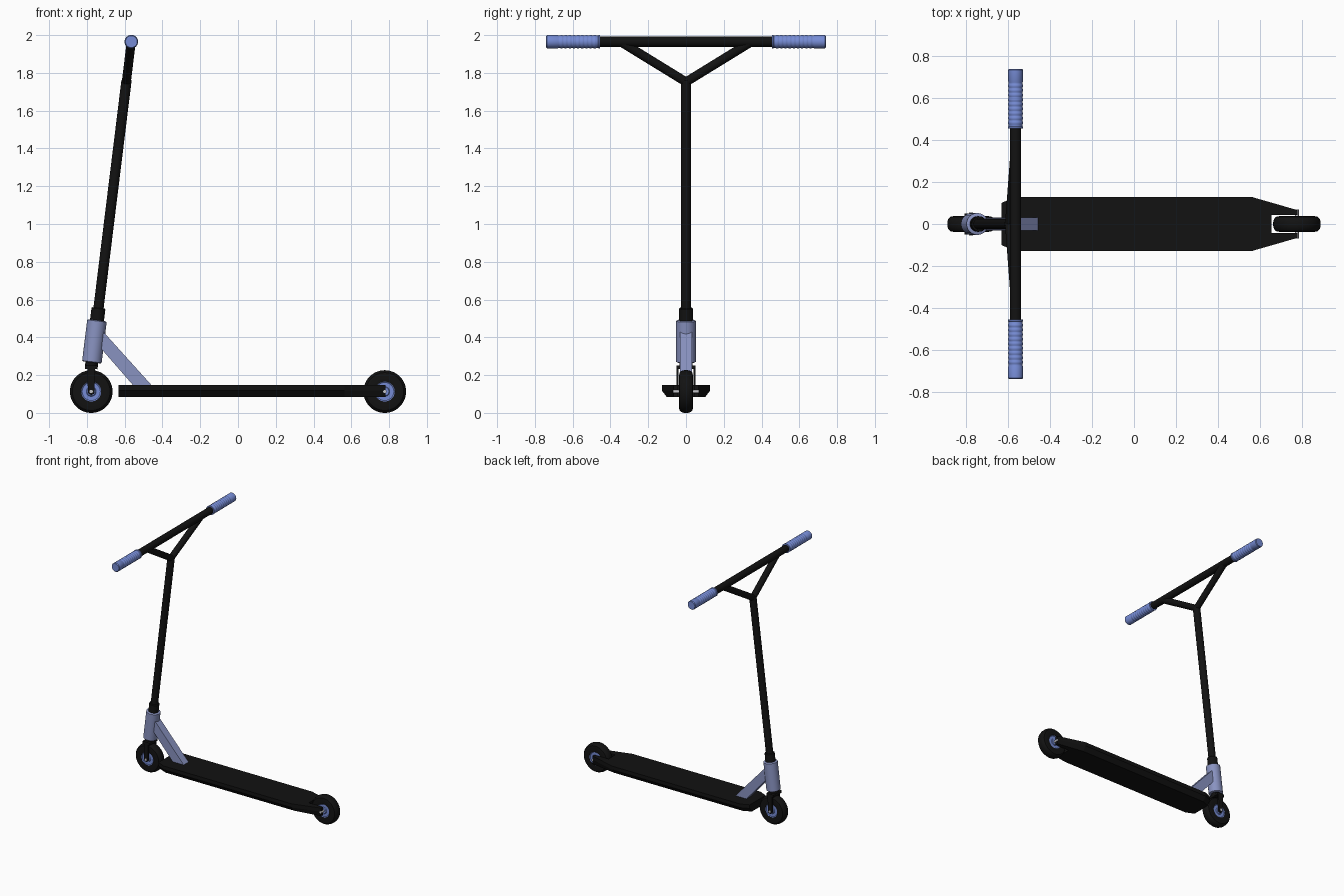
import bpy, bmesh, math
from mathutils import Vector

if "Cube" in bpy.data.objects:
    bpy.data.objects.remove(bpy.data.objects["Cube"])

def material(name, rgb):
    m = bpy.data.materials.new(name)
    m.diffuse_color = (*rgb, 1)
    m.use_nodes = True
    m.node_tree.nodes["Principled BSDF"].inputs["Base Color"].default_value = m.diffuse_color
    return m

BLACK = material("black", (0.006, 0.006, 0.006))
BLUE = material("grip blue", (0.18, 0.26, 0.66))
LAVENDER = material("lavender metal", (0.25, 0.29, 0.53))
SILVER = material("silver bolt", (0.55, 0.55, 0.58))

def finish(name, bm, mat, smooth=True):
    bmesh.ops.recalc_face_normals(bm, faces=bm.faces)
    me = bpy.data.meshes.new(name)
    bm.to_mesh(me)
    bm.free()
    me.materials.append(mat)
    ob = bpy.data.objects.new(name, me)
    bpy.context.collection.objects.link(ob)
    if smooth:
        bpy.ops.object.select_all(action='DESELECT')
        ob.select_set(True)
        bpy.context.view_layer.objects.active = ob
        bpy.ops.object.shade_smooth_by_angle(angle=math.radians(35))
    return ob

def lathe(name, profile, origin, axis, mat, n=32, closed=False):
    """Spin (radius, height) points round an axis; caps the ends unless closed."""
    bm = bmesh.new()
    q = Vector((0, 0, 1)).rotation_difference(Vector(axis).normalized())
    rings = []
    for r, h in profile:
        rings.append([bm.verts.new(Vector(origin) + q @ Vector(
            (r * math.cos(2 * math.pi * i / n), r * math.sin(2 * math.pi * i / n), h)))
            for i in range(n)])
    pairs = list(zip(rings, rings[1:]))
    if closed:
        pairs.append((rings[-1], rings[0]))
    else:
        bm.faces.new(rings[0])
        bm.faces.new(rings[-1])
    for a, b in pairs:
        for i in range(n):
            j = (i + 1) % n
            bm.faces.new((a[i], a[j], b[j], b[i]))
    return finish(name, bm, mat)

def tube(name, a, b, r, mat, n=24):
    d = Vector(b) - Vector(a)
    return lathe(name, [(r, 0), (r, d.length)], a, d, mat, n)

def loft(name, levels, mat):
    """Join equal-length loops of points and cap both ends."""
    bm = bmesh.new()
    loops = [[bm.verts.new(p) for p in lv] for lv in levels]
    n = len(loops[0])
    for a, b in zip(loops, loops[1:]):
        for i in range(n):
            j = (i + 1) % n
            bm.faces.new((a[i], a[j], b[j], b[i]))
    bm.faces.new(loops[0])
    bm.faces.new(loops[-1])
    return finish(name, bm, mat, smooth=False)

def steer(z):
    """Point on the tilted steering axis at height z."""
    return Vector((-0.565 - 0.123 * (1.965 - z), 0, z))

# deck: outline with rear wheel slot, lower edges chamfered
half = [(-0.633, 0.10), (-0.57, 0.128), (0.565, 0.128), (0.78, 0.066), (0.78, 0.043), (0.655, 0.043)]
outline = half + [(x, -y) for x, y in reversed(half)]

def deck_level(z, cut):
    pts = []
    for x, y in outline:
        k = abs(y)
        if k > 0.07:
            k -= cut
        pts.append((x, math.copysign(k, y), z))
    return pts

loft("deck", [deck_level(0.147, 0), deck_level(0.118, 0), deck_level(0.083, 0.027)], BLACK)

# wheels: tyre, recessed hub, axle
tyre = [(0.053, -0.034), (0.085, -0.037), (0.100, -0.034), (0.109, -0.024), (0.113, -0.010)]
tyre += [(r, -h) for r, h in reversed(tyre)]
for label, x, w in (("front", -0.777, 0.055), ("rear", 0.777, 0.068)):
    c = (x, 0, 0.113)
    lathe(label + "_tyre", tyre, c, (0, 1, 0), BLACK, 48, closed=True)
    lathe(label + "_hub", [(0.022, -0.033), (0.026, -0.028), (0.048, -0.028), (0.054, -0.033),
                           (0.054, 0.033), (0.048, 0.028), (0.026, 0.028), (0.022, 0.033)],
          c, (0, 1, 0), BLUE)
    lathe(label + "_axle", [(0.009, -w), (0.009, w)], c, (0, 1, 0), SILVER, 12)

# fork: two legs with rounded tips and a crown
for side, s in (("left", -1), ("right", 1)):
    tip = [(-0.777 + 0.018 * math.cos(a), 0.113 + 0.018 * math.sin(a))
           for a in [math.pi + math.pi * i / 8 for i in range(9)]]
    prof = tip + [(-0.757, 0.25), (-0.797, 0.25)]
    loft("fork_leg_" + side, [[(x, s * y, z) for x, z in prof] for y in (0.039, 0.051)], BLACK)
crown = [(-0.809, 0.233), (-0.745, 0.233), (-0.745, 0.252), (-0.809, 0.252)]
loft("fork_crown", [[(x, y, z) for x, z in crown] for y in (-0.051, 0.051)], BLACK)
tube("fork_neck", steer(0.235), steer(0.30), 0.034, BLACK)

# head tube with lipped ends, brace down to the deck
axis = steer(1) - steer(0)
lathe("head_tube", [(0.045, 0), (0.052, 0.004), (0.052, 0.221), (0.045, 0.225)],
      steer(0.267), axis, LAVENDER, 40)
brace = [(-0.745, 0.465), (-0.457, 0.146), (-0.555, 0.146), (-0.755, 0.375)]
loft("deck_brace", [[(x, y, z) for x, z in brace] for y in (-0.031, 0.031)], LAVENDER)

# clamp collar and steering column
lathe("clamp_collar", [(0.037, 0), (0.037, 0.064), (0.034, 0.068)], steer(0.488), axis, BLACK)
tube("steering_column", steer(0.5), steer(1.755), 0.027, BLACK)
lathe("column_joint", [(0.027, 0), (0.025, 0.014), (0.014, 0.024)], steer(1.75), axis, BLACK)

# handlebar, Y-shaped arms and ribbed grips
top = steer(1.965)
tube("handlebar", top - Vector((0, 0.6, 0)), top + Vector((0, 0.6, 0)), 0.027, BLACK)
grip = [(0.029, 0.455), (0.036, 0.456), (0.036, 0.463), (0.033, 0.465)]
for i in range(9):
    y = 0.475 + i * 0.022
    grip += [(0.033, y), (0.035, y + 0.003), (0.035, y + 0.013), (0.033, y + 0.016)]
grip += [(0.033, 0.675), (0.035, 0.679), (0.035, 0.735), (0.031, 0.74)]
for side, s in (("left", -1), ("right", 1)):
    tube("bar_arm_" + side, steer(1.752), steer(1.958) + Vector((0, s * 0.335, 0)), 0.024, BLACK)
    lathe("grip_" + side, grip, top, (0, s, 0), BLUE)
